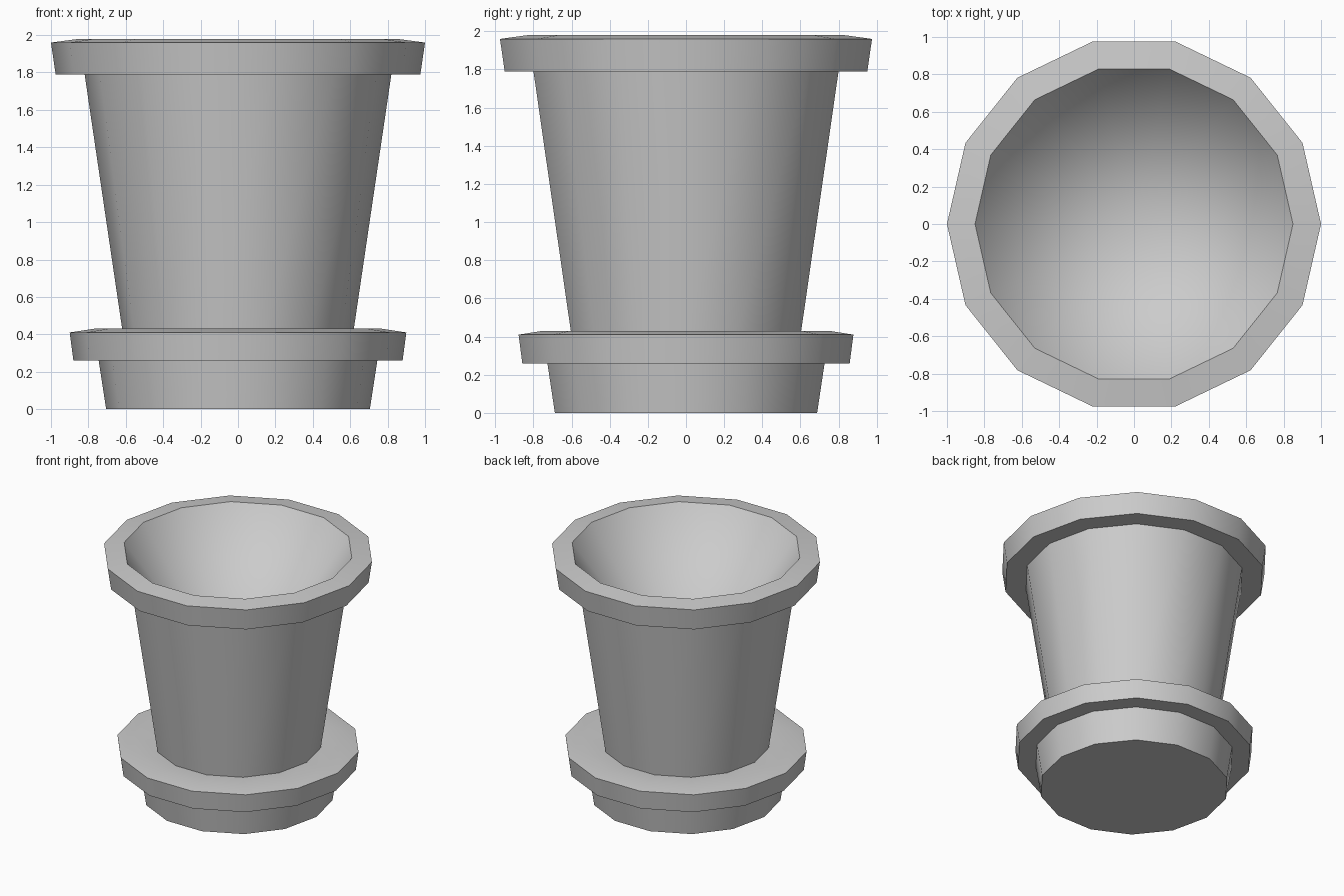
import bpy, bmesh, math

if "Cube" in bpy.data.objects:
    bpy.data.objects.remove(bpy.data.objects["Cube"])

SIDES = 14


def lathe(name, profile):
    """Revolve (radius, z) points from bottom to top; radius 0 makes a centre point."""
    bm = bmesh.new()
    rings = []
    for r, z in profile:
        if r == 0:
            rings.append([bm.verts.new((0, 0, z))] * SIDES)
        else:
            rings.append([bm.verts.new((r * math.cos(math.tau * i / SIDES),
                                        r * math.sin(math.tau * i / SIDES), z))
                          for i in range(SIDES)])
    for low, high in zip(rings, rings[1:]):
        for i in range(SIDES):
            j = (i + 1) % SIDES
            quad = dict.fromkeys((low[i], low[j], high[j], high[i]))
            bm.faces.new(list(quad))
    bm.faces.new(list(reversed(rings[0])))  # flat base
    bmesh.ops.recalc_face_normals(bm, faces=bm.faces)
    mesh = bpy.data.meshes.new(name)
    bm.to_mesh(mesh)
    bm.free()
    obj = bpy.data.objects.new(name, mesh)
    bpy.context.collection.objects.link(obj)
    bpy.ops.object.select_all(action='DESELECT')
    obj.select_set(True)
    bpy.context.view_layer.objects.active = obj
    bpy.ops.object.shade_smooth_by_angle(angle=math.radians(35))
    return obj


# Saucer: tapered foot, overhanging rim, almost flat top
lathe("saucer", [(0.705, 0), (0.745, 0.26), (0.88, 0.26), (0.90, 0.41),
                 (0.77, 0.43), (0.60, 0.42), (0, 0.41)])

# Pot: tapered wall, overhanging rim, smooth funnel-shaped hollow
lathe("pot", [(0.615, 0.40), (0.82, 1.79), (0.975, 1.79), (1.0, 1.96),
              (0.85, 1.98), (0, 0.85)])
